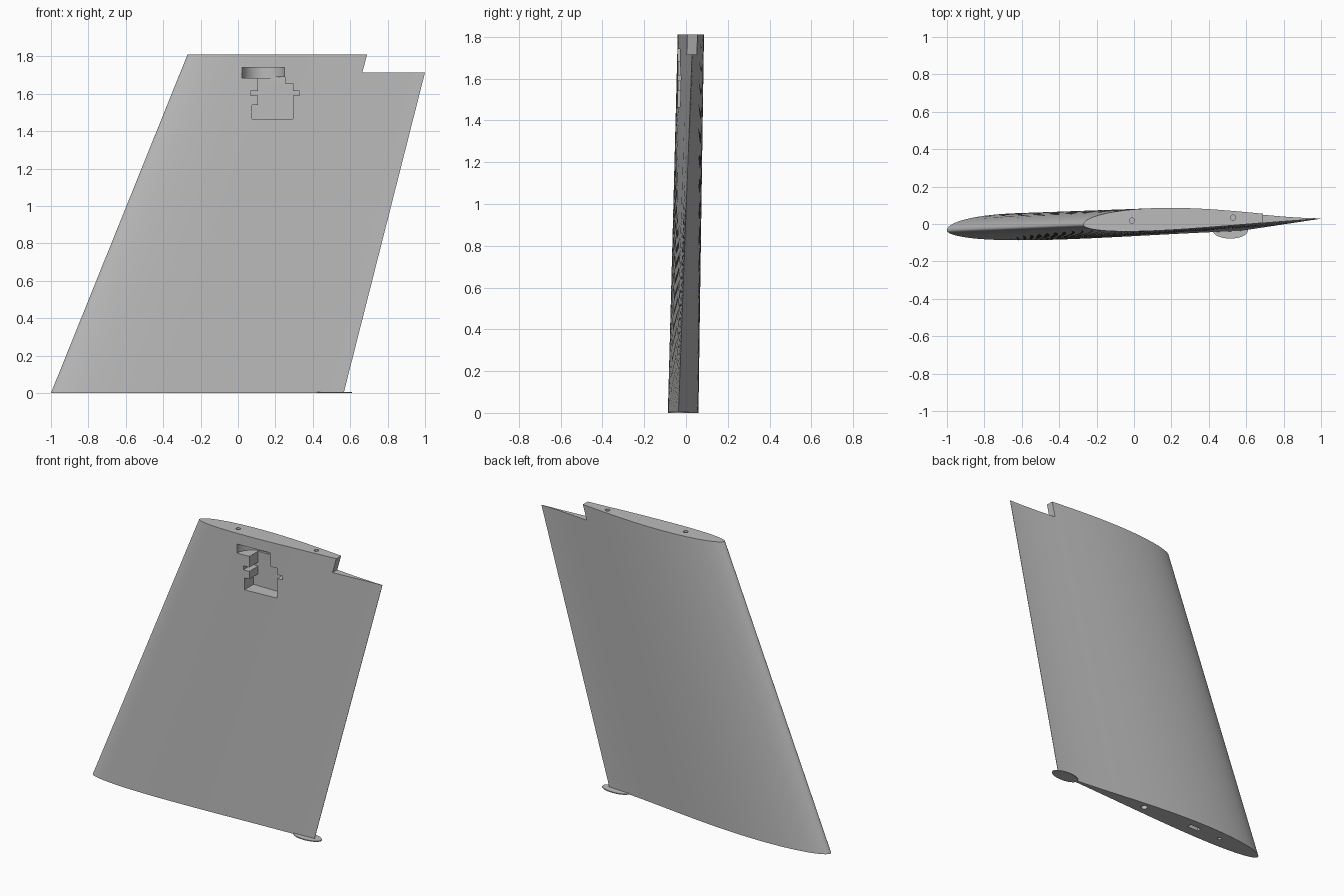
import bpy, bmesh, math
from mathutils import Vector

if "Cube" in bpy.data.objects:
    bpy.data.objects.remove(bpy.data.objects["Cube"])

gray = bpy.data.materials.new("light_gray")
gray.use_nodes = True
gray.diffuse_color = (0.5, 0.5, 0.5, 1)
gray.node_tree.nodes["Principled BSDF"].inputs["Base Color"].default_value = (0.5, 0.5, 0.5, 1)


def loft(name, start, end):
    """Closed solid between two matching outlines."""
    bm = bmesh.new()
    a = [bm.verts.new(p) for p in start]
    b = [bm.verts.new(p) for p in end]
    n = len(a)
    for i in range(n):
        j = (i + 1) % n
        bm.faces.new((a[i], a[j], b[j], b[i]))
    bm.faces.new(a[::-1])
    bm.faces.new(b)
    bmesh.ops.recalc_face_normals(bm, faces=bm.faces)
    mesh = bpy.data.meshes.new(name)
    bm.to_mesh(mesh)
    bm.free()
    mesh.materials.append(gray)
    obj = bpy.data.objects.new(name, mesh)
    bpy.context.collection.objects.link(obj)
    return obj


def extrude_y(name, outline, y0, y1):
    return loft(name, [(x, y0, z) for x, z in outline], [(x, y1, z) for x, z in outline])


def ellipse(x, y, z, rx, ry, n=32):
    angles = [2 * math.pi * i / n for i in range(n)]
    return [(x + rx * math.cos(t), y + ry * math.sin(t), z) for t in angles]


def rod(name, x, y, z0, z1, rx, ry=None, n=32):
    ry = ry or rx
    return loft(name, ellipse(x, y, z0, rx, ry, n), ellipse(x, y, z1, rx, ry, n))


def airfoil(lead, trail, z, n=64):
    """Cambered section from leading edge to trailing edge at height z."""
    lead, trail = Vector((*lead, z)), Vector((*trail, z))
    chord = trail.x - lead.x
    steps = [(1 - math.cos(math.pi * i / n)) / 2 for i in range(n + 1)]

    def surface(t, height):
        return lead.lerp(trail, t) + Vector((0, height * chord, 0))
    upper = [surface(t, math.sqrt(t) * (1 - t) * (0.16 - 0.13 * t ** 3) + 0.0008 * t) for t in steps]
    lower = [surface(t, -math.sqrt(t) * (1 - t) * (0.105 - 0.065 * t) - 0.0008 * t) for t in steps]
    return upper[::-1] + lower[1:]


# Swept, tapered wing panel with slight twist
HEIGHT = 1.81
wing = loft("wing_panel",
            airfoil((-1, -0.034), (0.565, -0.036), 0),
            airfoil((-0.27, -0.004), (1.024, 0.033), HEIGHT))

cutters = []

# Notch at the upper trailing corner
cutters.append(extrude_y("notch_cutter",
                         [(0.665, 1.715), (1.2, 1.715), (1.2, 1.9), (0.714, 1.9)], -0.3, 0.3))

# Stepped equipment pocket with side tabs, open to the front
pocket = [(0.075, 1.465), (0.295, 1.465), (0.295, 1.59), (0.33, 1.59), (0.33, 1.615),
          (0.295, 1.615), (0.295, 1.655), (0.25, 1.655), (0.25, 1.69), (0.107, 1.69),
          (0.107, 1.615), (0.067, 1.615), (0.067, 1.59), (0.107, 1.59),
          (0.107, 1.54), (0.075, 1.54)]
cutters.append(extrude_y("pocket_cutter", pocket, -0.2, 0.05))

# Round-bottomed arm slot above the pocket
cutters.append(rod("arm_slot_cutter", 0.136, -0.05, 1.685, 1.742, 0.115))

# Spar holes in the tip and root, with a cable slot in the root
cutters.append(rod("tip_front_hole", -0.01, 0.018, 1.66, 1.9, 0.014))
cutters.append(rod("tip_rear_hole", 0.53, 0.034, 1.66, 1.9, 0.014))
cutters.append(rod("root_rear_hole", -0.09, -0.012, -0.1, 0.15, 0.02))
cutters.append(rod("root_front_hole", -0.68, -0.01, -0.1, 0.15, 0.012))
cutters.append(loft("cable_slot",
                    *[[(-0.52, -0.022, z), (-0.44, -0.022, z), (-0.44, 0.008, z), (-0.52, 0.008, z)]
                      for z in (-0.1, 0.15)]))

bpy.context.view_layer.objects.active = wing
for cutter in cutters:
    mod = wing.modifiers.new(cutter.name, 'BOOLEAN')
    mod.operation = 'DIFFERENCE'
    mod.solver = 'EXACT'
    mod.object = cutter
    bpy.ops.object.modifier_apply(modifier=mod.name)
    bpy.data.objects.remove(cutter)

# Thin oval foot pad under the trailing edge
pad = rod("foot_pad", 0.515, -0.033, 0, 0.006, 0.095, 0.045, 48)

for obj in (wing, pad):
    bpy.ops.object.select_all(action='DESELECT')
    obj.select_set(True)
    bpy.context.view_layer.objects.active = obj
    bpy.ops.object.shade_smooth_by_angle(angle=math.radians(30))
